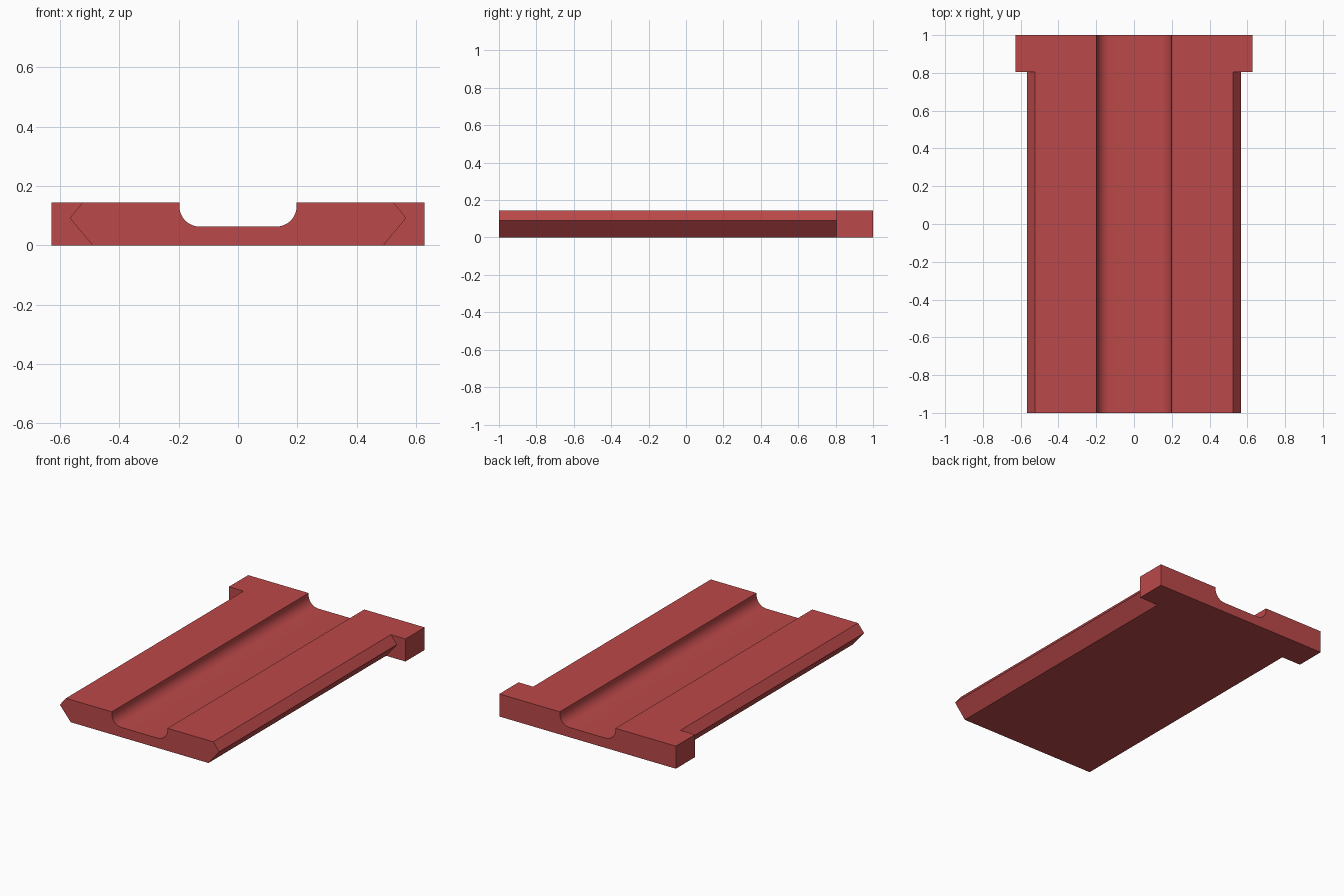
import bpy, bmesh, math

if "Cube" in bpy.data.objects:
    bpy.data.objects.remove(bpy.data.objects["Cube"])

HEIGHT, FLANGE_X = 0.145, 0.628
FRONT, STEP, BACK = -1.0, 0.805, 1.0
GROOVE_X, GROOVE_Z, RADIUS, SEGS = 0.198, 0.063, 0.07, 12

red = bpy.data.materials.new("brick red")
red.diffuse_color = (0.50, 0.065, 0.067, 1)
red.use_nodes = True
red.node_tree.nodes["Principled BSDF"].inputs["Base Color"].default_value = red.diffuse_color


def mirrored(half):
    """Close a right-hand half outline with its mirror image."""
    return half + [(-x, z) for x, z in reversed(half)]


# Right half of the groove: top edge, then the rounded corner down to the floor
groove = [(GROOVE_X, HEIGHT)]
for i in range(SEGS + 1):
    a = math.pi / 2 * i / SEGS
    groove.append((GROOVE_X - RADIUS + RADIUS * math.cos(a),
                   GROOVE_Z + RADIUS - RADIUS * math.sin(a)))

# Slide body has pointed sides; the end flange has square ones
low, tip, high = (0.49, 0), (0.567, 0.092), (0.524, HEIGHT)
corners = [(FLANGE_X, 0), (FLANGE_X, HEIGHT)]
body = mirrored([low, tip, high] + groove)
flange = mirrored([low] + corners + [high] + groove)

bm = bmesh.new()
cache = {}


def face(points):
    """Add a face from points, sharing vertices between neighbours."""
    verts = []
    for p in points:
        key = tuple(round(c, 5) for c in p)
        if key not in cache:
            cache[key] = bm.verts.new(p)
        verts.append(cache[key])
    bm.faces.new(verts)


def walls(outline, y0, y1):
    for (xa, za), (xb, zb) in zip(outline, outline[1:] + outline[:1]):
        face([(xa, y0, za), (xb, y0, zb), (xb, y1, zb), (xa, y1, za)])


def cap(outline, y):
    face([(x, y, z) for x, z in outline])


walls(body, FRONT, STEP)
walls(flange, STEP, BACK)
cap(body, FRONT)
cap(flange, BACK)
# Front shoulders of the flange
for s in (1, -1):
    cap([(s * x, z) for x, z in [low] + corners + [high, tip]], STEP)
bmesh.ops.recalc_face_normals(bm, faces=bm.faces[:])

mesh = bpy.data.meshes.new("grooved_slide_plate")
bm.to_mesh(mesh)
bm.free()
mesh.materials.append(red)
plate = bpy.data.objects.new("grooved_slide_plate", mesh)
bpy.context.collection.objects.link(plate)

# Smooth groove corners, crisp edges elsewhere
bpy.context.view_layer.objects.active = plate
plate.select_set(True)
bpy.ops.object.shade_smooth_by_angle(angle=math.radians(30))
